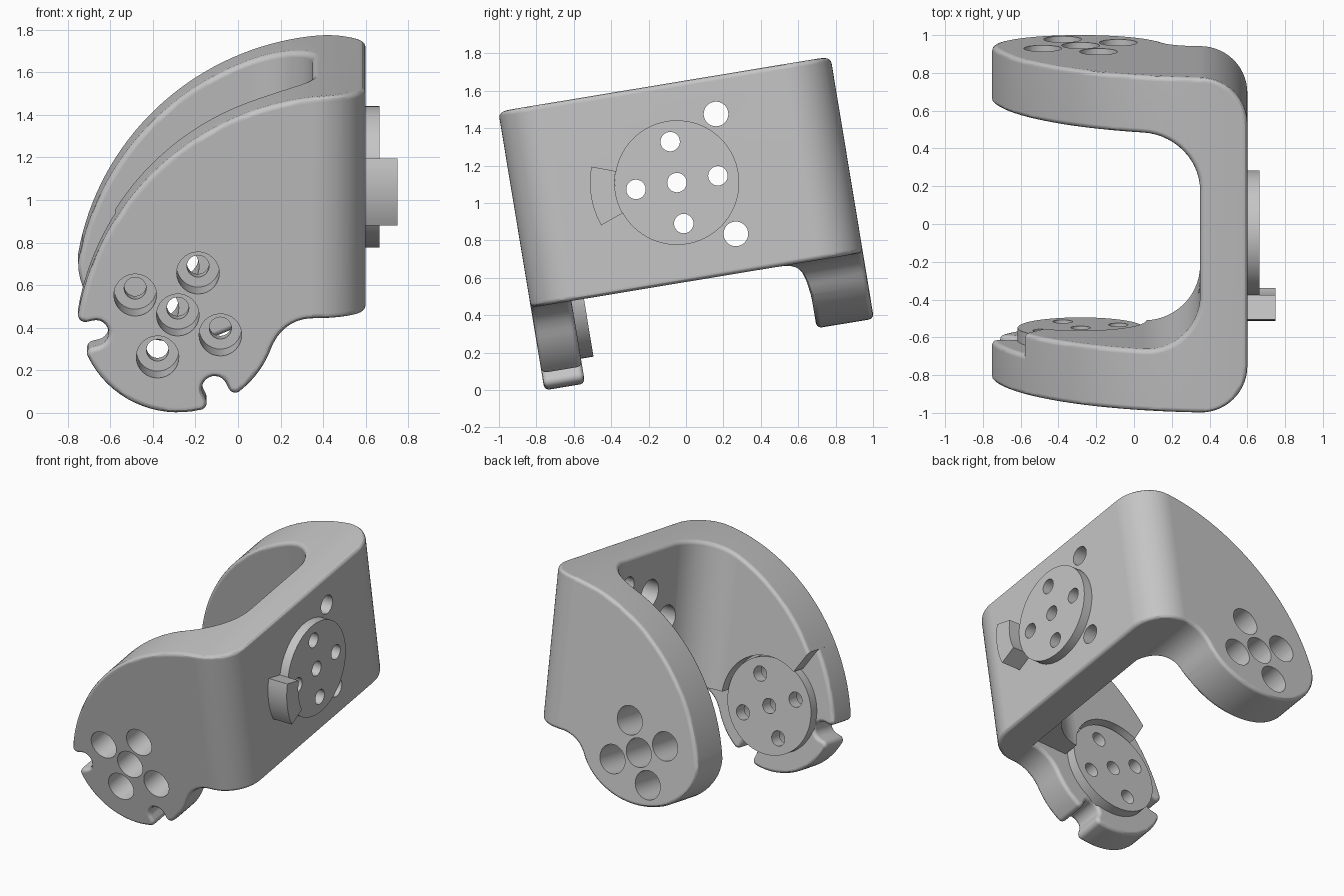
import bpy
import bmesh
from math import cos, sin, radians, degrees, atan2
from mathutils import Matrix, Vector

cube = bpy.data.objects.get("Cube")
if cube:
    bpy.data.objects.remove(cube, do_unlink=True)

grey = bpy.data.materials.new("plain grey")
grey.use_nodes = True
colour = (0.56, 0.56, 0.56, 1)
grey.diffuse_color = colour
grey.node_tree.nodes["Principled BSDF"].inputs["Base Color"].default_value = colour

# Bracket dimensions, in a frame that is tilted into place at the end
TILT = radians(9.4)
OUT, FRONT_IN, BACK_IN = 0.9, 0.57, 0.59   # arm outer and inner faces
HALF, BASE = 0.523, 0.54                # plate top, plate bottom
PIVOT = (-0.283, -0.52)                 # hub on both arms
HUB_R, DISC_R, FILLET = 0.468, 0.333, 0.2
PAD_IN = -0.68                          # recessed inner face of the front arm


def arc(c, r, a, b, n):
    """Points on an arc, angles in degrees."""
    steps = [radians(a + (b - a) * i / n) for i in range(n + 1)]
    return [(c[0] + r * cos(t), c[1] + r * sin(t)) for t in steps]


def place(axis, p, t):
    if axis == "x":
        return (t, p[0], p[1])
    if axis == "y":
        return (p[0], t, p[1])
    return (p[0], p[1], t)


def loft(name, axis, sections):
    """Solid through sections of (points, position along axis)."""
    bm = bmesh.new()
    rings = [[bm.verts.new(place(axis, p, t)) for p in pts] for pts, t in sections]
    n = len(rings[0])
    for lo, hi in zip(rings, rings[1:]):
        for i in range(n):
            j = (i + 1) % n
            bm.faces.new((lo[i], lo[j], hi[j], hi[i]))
    bm.faces.new(rings[0])
    bm.faces.new(rings[-1])
    bmesh.ops.recalc_face_normals(bm, faces=bm.faces)
    mesh = bpy.data.meshes.new(name)
    bm.to_mesh(mesh)
    bm.free()
    mesh.materials.append(grey)
    obj = bpy.data.objects.new(name, mesh)
    bpy.context.collection.objects.link(obj)
    return obj


def prism(name, axis, pts, a, b):
    return loft(name, axis, [(pts, a), (pts, b)])


def rod(name, axis, c, r, a, b, n=32):
    return prism(name, axis, arc(c, r, 2, 362, n)[:-1], a, b)


def evaluated(obj):
    bpy.context.view_layer.update()
    graph = bpy.context.evaluated_depsgraph_get()
    return bpy.data.meshes.new_from_object(obj.evaluated_get(graph))


def volume(mesh):
    bm = bmesh.new()
    bm.from_mesh(mesh)
    result = bm.calc_volume()
    bm.free()
    return result


def boolean(obj, tool, operation="DIFFERENCE", solvers=("MANIFOLD", "EXACT", "FLOAT")):
    """Use the first solver that leaves a sound solid."""
    before = volume(obj.data)
    for solver in solvers:
        mod = obj.modifiers.new("cut", "BOOLEAN")
        mod.operation, mod.solver, mod.object = operation, solver, tool
        mesh = evaluated(obj)
        obj.modifiers.clear()
        if 0.25 < volume(mesh) / before < 0.99999:
            obj.data = mesh
            break
    bpy.data.objects.remove(tool, do_unlink=True)


def soften(obj):
    """Clean the mesh, then round its sharp outline."""
    bm = bmesh.new()
    bm.from_mesh(obj.data)
    bmesh.ops.remove_doubles(bm, verts=bm.verts, dist=0.002)
    bmesh.ops.dissolve_limit(bm, angle_limit=radians(0.5), verts=bm.verts, edges=bm.edges)
    sharp = [e for e in bm.edges
             if len(e.link_faces) == 2 and e.calc_face_angle() > radians(65)]
    bmesh.ops.bevel(bm, geom=sharp, offset=0.027, offset_type="OFFSET", segments=3,
                    profile=0.5, affect="EDGES", clamp_overlap=False)
    bmesh.ops.recalc_face_normals(bm, faces=bm.faces)
    bm.to_mesh(obj.data)
    bm.free()
    obj.data.update()


def drill(obj, axis, centres, r, a, b):
    for c in centres:
        boolean(obj, rod("drill", axis, c, r, a, b))


# Side profile pieces: hub arc, concave fillet, sweeping top
fillet_c = (0.35, -BASE - FILLET)
join = degrees(atan2(fillet_c[1] - PIVOT[1], fillet_c[0] - PIVOT[0]))
hub = arc(PIVOT, HUB_R, 180, 360 + join, 28)
fillet = arc(fillet_c, FILLET, 180 + join, 90, 10)[1:]
TOP_R, TOP_END = 1.26, 169.9
TOP_C = (0.49, HALF - TOP_R)


def top(start):
    return arc(TOP_C, TOP_R, start, TOP_END, 36)[:-1]


def shorten(p):
    """The back arm ends higher than the front one."""
    drop = min(0, p[1] + BASE)
    return (p[0], p[1] - 0.2 * drop)


front_side = hub + fillet + [(1, -BASE), (1, HALF)] + top(90)
back_side = [shorten(p) for p in front_side]

# U-shaped body: plan cut by the side profiles
R_OUT, R_IN = 0.25, 0.3
plan = (arc((0.35, R_OUT - OUT), R_OUT, -90, 0, 14)
        + arc((0.35, OUT - R_OUT), R_OUT, 0, 90, 14)
        + [(-1, OUT), (-1, BACK_IN)] + arc((0.05, BACK_IN - R_IN), R_IN, 90, 0, 14)
        + arc((0.05, R_IN - FRONT_IN), R_IN, 0, -90, 14) + [(-1, -FRONT_IN), (-1, -OUT)])
body = prism("bracket_body", "z", plan, -1.2, 0.9)
sides = loft("side_tool", "y", [(front_side, -1.1), (front_side, -0.2),
                                (back_side, 0.2), (back_side, 1.1)])
boolean(body, sides, "INTERSECT", ("EXACT", "MANIFOLD", "FLOAT"))
soften(body)

# Clearance around the front hub
clear = arc(PIVOT, 0.631, 123, 363, 48) + arc(PIVOT, 0.35, 3, 123, 24)
boolean(body, prism("clear_tool", "y", clear, -1.1, -0.22))


# Thinner front pad with two rounded notches in its rim
def notch(angle):
    t = radians(angle)
    shape = arc((0.4245, -0.094), 0.034, 0, 90, 4)
    shape += arc((0.395, 0), 0.06, -90, -270, 12)
    shape += arc((0.4245, 0.094), 0.034, -90, 0, 4)
    return [(PIVOT[0] + r * cos(t) - s * sin(t), PIVOT[1] + r * sin(t) + s * cos(t))
            for r, s in shape]


rim = (hub[:1] + notch(193) + arc(PIVOT, HUB_R, 206, 283, 16)
       + notch(296) + arc(PIVOT, HUB_R, 309, 360 + join, 8))
pad = prism("front_pad", "y", rim + fillet + [(0.4, -BASE)] + top(94.1), -OUT, PAD_IN)
soften(pad)
boolean(pad, prism("pad_tool", "y", clear, -1.1, -0.22), "INTERSECT")

# Hub discs and the stop tab on the side plate
SIDE = (-0.02, -0.008)
front_disc = rod("front_hub_disc", "y", PIVOT, DISC_R, -0.70, -0.612, 72)
side_disc = rod("side_disc", "x", SIDE, DISC_R, 0.575, 0.665, 72)
tab = prism("stop_tab", "x", arc(SIDE, 0.465, 160, 200, 12)
            + arc(SIDE, DISC_R, 200, 160, 12), 0.58, 0.75)


# Five-hole patterns
def pattern(c, dx, dz):
    turns = [(0, 0), (dx, dz), (-dz, dx), (-dx, -dz), (dz, -dx)]
    return [(c[0] + a, c[1] + b) for a, b in turns]


arm_holes = pattern(PIVOT, 0.2, -0.095)
drill(pad, "y", arm_holes, 0.1, -1.1, -0.703)
drill(pad, "y", arm_holes, 0.052, -0.8, -0.5)
drill(front_disc, "y", arm_holes, 0.052, -0.8, -0.5)
drill(body, "y", pattern((PIVOT[0], -0.535), 0.2, -0.095), 0.1, 0.45, 1.1)

plate_holes = pattern(SIDE, 0.222, 0)
drill(body, "x", plate_holes, 0.1, 0.2, 0.57)
drill(body, "x", plate_holes, 0.052, 0.5, 0.8)
drill(side_disc, "x", plate_holes, 0.052, 0.5, 0.8)
drill(body, "x", [(0.246, 0.32), (0.246, -0.33)], 0.066, 0.2, 0.8)

# Tilt everything into place and shade it
tilt = Matrix.Translation(Vector((0, -0.03, 1.12))) @ Matrix.Rotation(TILT, 4, "X")
bpy.ops.object.select_all(action="DESELECT")
for obj in (body, pad, front_disc, side_disc, tab):
    obj.data.transform(tilt)
    obj.select_set(True)
    bpy.context.view_layer.objects.active = obj
bpy.ops.object.shade_smooth_by_angle(angle=radians(30))
for obj in (body, pad):
    obj.modifiers.new("flat face shading", "WEIGHTED_NORMAL").keep_sharp = True
